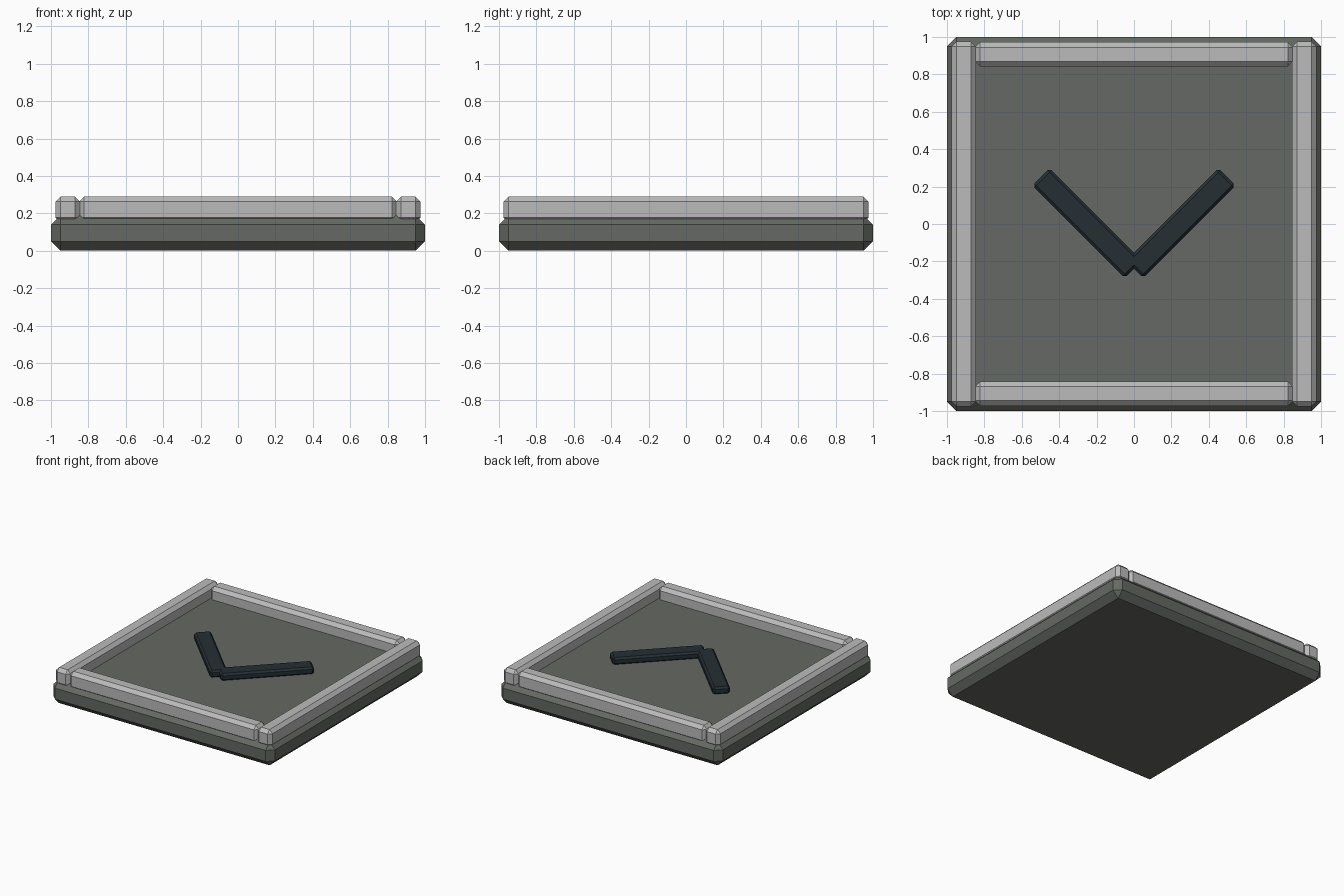
import bpy
from math import radians

if "Cube" in bpy.data.objects:
    bpy.data.objects.remove(bpy.data.objects["Cube"])


def material(name, rgb):
    mat = bpy.data.materials.new(name)
    mat.diffuse_color = (*rgb, 1)
    mat.use_nodes = True
    mat.node_tree.nodes["Principled BSDF"].inputs["Base Color"].default_value = mat.diffuse_color
    return mat


def block(name, loc, size, bevel, mat, turn=0):
    """Box with a single flat chamfer on every edge."""
    bpy.ops.mesh.primitive_cube_add(size=1, location=loc)
    ob = bpy.context.object
    ob.name = name
    ob.scale = size
    bpy.ops.object.transform_apply(location=False, rotation=False, scale=True)
    ob.rotation_euler.z = radians(turn)
    mod = ob.modifiers.new("chamfer", 'BEVEL')
    mod.width = bevel
    mod.segments = 1
    ob.data.materials.append(mat)
    return ob


slate = material("slate", (0.13, 0.14, 0.125))
light = material("light_grey", (0.50, 0.50, 0.50))
dark = material("dark_blue_grey", (0.018, 0.028, 0.034))

# Base slab
block("base_slab", (0, 0, 0.095), (2, 2, 0.19), 0.05, slate)

# Raised rails: full-length sides, shorter front and back between them
for s, side, end in ((-1, "left", "front"), (1, "right", "back")):
    block(side + "_rail", (s * 0.91, 0, 0.22), (0.13, 1.95, 0.14), 0.027, light)
    block(end + "_rail", (0, s * 0.907, 0.22), (1.70, 0.13, 0.14), 0.027, light)

# Chevron arrow made of two angled bars
for s, side in ((-1, "left"), (1, "right")):
    block(side + "_arrow_bar", (s * 0.25, 0.005, 0.217), (0.70, 0.13, 0.06),
          0.015, dark, s * 45)
